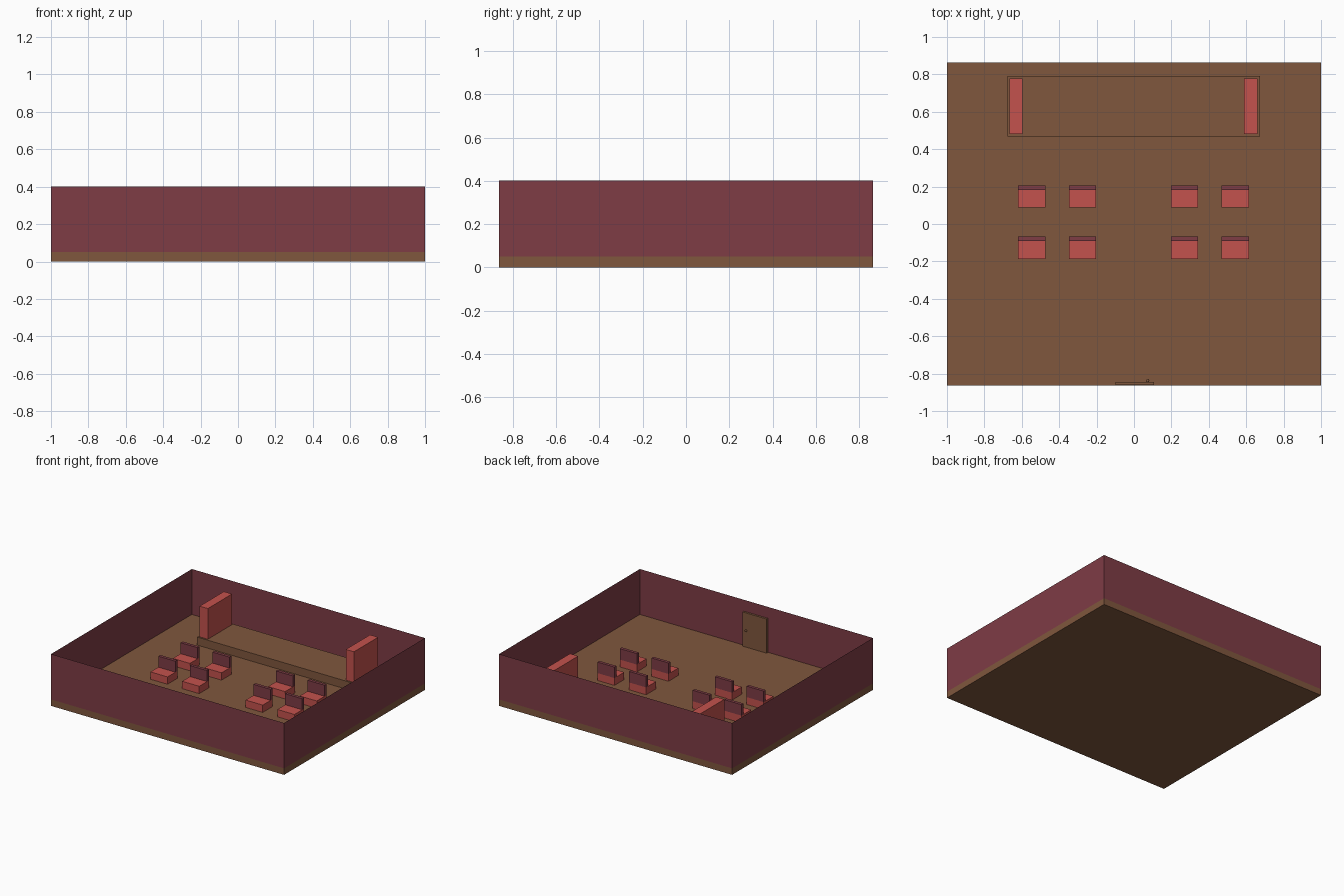
import bpy, bmesh
from mathutils import Vector, Matrix

if "Cube" in bpy.data.objects:
    bpy.data.objects.remove(bpy.data.objects["Cube"])


def material(name, rgb):
    m = bpy.data.materials.new(name)
    m.diffuse_color = (*rgb, 1)
    m.use_nodes = True
    m.node_tree.nodes["Principled BSDF"].inputs["Base Color"].default_value = m.diffuse_color
    return m


WOOD = material("wood_brown", (0.215, 0.095, 0.047))
WINE = material("wine_red", (0.21, 0.045, 0.06))
RED = material("bright_red", (0.55, 0.085, 0.075))


def box(name, xs, ys, zs, mat, open_ends=False):
    """Box spanning the given ranges; open_ends removes top and bottom."""
    bm = bmesh.new()
    size = Vector((xs[1] - xs[0], ys[1] - ys[0], zs[1] - zs[0]))
    mid = Vector((sum(xs), sum(ys), sum(zs))) / 2
    bmesh.ops.create_cube(bm, size=1, matrix=Matrix.Translation(mid) @ Matrix.Diagonal((*size, 1)))
    if open_ends:
        bm.normal_update()
        bmesh.ops.delete(bm, geom=[f for f in bm.faces if abs(f.normal.z) > 0.5],
                         context='FACES_ONLY')
    mesh = bpy.data.meshes.new(name)
    bm.to_mesh(mesh)
    bm.free()
    mesh.materials.append(mat)
    ob = bpy.data.objects.new(name, mesh)
    bpy.context.collection.objects.link(ob)
    return ob


D = 0.863        # half depth of the room
FLOOR = 0.05     # top of the floor slab
STAGE = 0.112    # top of the stage

# Room shell: floor slab and sheet-thin walls, open at the top
box("floor", (-1, 1), (-D, D), (0, FLOOR), WOOD)
box("walls", (-1, 1), (-D, D), (FLOOR, 0.402), WINE, open_ends=True)

# Stage with a tall speaker cabinet at each end
box("stage", (-0.677, 0.673), (0.467, 0.79), (FLOOR, STAGE), WOOD)
for side, x in (("left", -0.63), ("right", 0.624)):
    box("speaker_" + side, (x - 0.035, x + 0.035), (0.48, 0.777), (STAGE, 0.35), RED)

# Two rows of four chairs, with an aisle in the middle
for row, y in enumerate((-0.187, 0.087)):
    for col, x in enumerate((-0.547, -0.275, 0.27, 0.542)):
        xs = (x - 0.073, x + 0.073)
        tag = f"_{row}_{col}"
        box("chair_seat" + tag, xs, (y, y + 0.12), (FLOOR, 0.107), RED)
        box("chair_back" + tag, xs, (y + 0.096, y + 0.12), (0.107, 0.192), WINE)

# Door on the inside of the front wall, with its knob
box("door", (-0.1, 0.107), (-D + 0.002, -D + 0.018), (FLOOR, 0.315), WOOD)
bpy.ops.mesh.primitive_uv_sphere_add(segments=12, ring_count=8, radius=0.009,
                                     location=(0.073, -0.838, 0.18))
knob = bpy.context.object
knob.name = "door_knob"
knob.data.materials.append(WOOD)
bpy.ops.object.shade_smooth()
